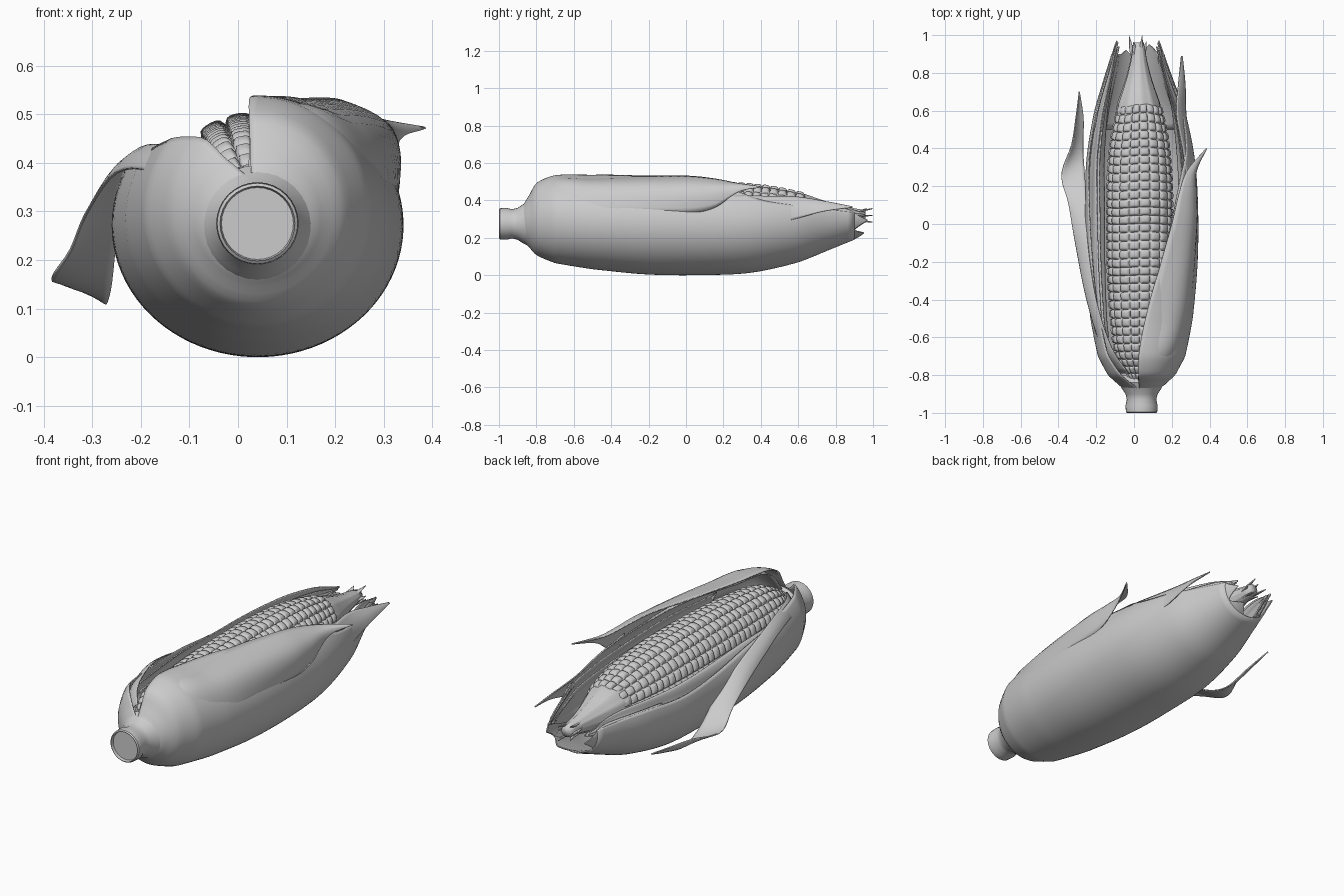
import bpy
import bmesh
from math import sin, cos, pi, radians
from mathutils import Vector

cube = bpy.data.objects.get("Cube")
if cube:
    bpy.data.objects.remove(cube, do_unlink=True)

grey = bpy.data.materials.new("plain grey")
grey.use_nodes = True
colour = (0.6, 0.6, 0.6, 1)
grey.diffuse_color = colour
grey.node_tree.nodes["Principled BSDF"].inputs["Base Color"].default_value = colour


def spline(points, t):
    """Catmull-Rom sample of a list of tuples, t from 0 to 1."""
    pts = [Vector(p) for p in points]
    s = min(t, 0.99999) * (len(pts) - 1)
    i = int(s)
    f = s - i
    b, c = pts[i], pts[i + 1]
    a = pts[i - 1] if i else b * 2 - c
    d = pts[i + 2] if i + 2 < len(pts) else c * 2 - b
    return b + 0.5 * f * (c - a + f * (2 * a - 5 * b + 4 * c - d + f * (3 * (b - c) + d - a)))


def grid(name, rows, closed=False, thick=0, cap=False, angle=60):
    """Skin rows of points into one smooth surface."""
    bm = bmesh.new()
    vs = [[bm.verts.new(p) for p in row] for row in rows]
    n = len(rows[0])
    for r, s in zip(vs, vs[1:]):
        for j in range(n if closed else n - 1):
            k = (j + 1) % n
            bm.faces.new((r[j], r[k], s[k], s[j]))
    if cap:
        bm.faces.new(vs[0])
        bm.faces.new(vs[-1])
    bmesh.ops.recalc_face_normals(bm, faces=bm.faces)
    mesh = bpy.data.meshes.new(name)
    bm.to_mesh(mesh)
    bm.free()
    mesh.materials.append(grey)
    ob = bpy.data.objects.new(name, mesh)
    bpy.context.collection.objects.link(ob)
    bpy.ops.object.select_all(action='DESELECT')
    ob.select_set(True)
    bpy.context.view_layer.objects.active = ob
    bpy.ops.object.shade_smooth_by_angle(angle=radians(angle))
    if thick:
        mod = ob.modifiers.new("thickness", 'SOLIDIFY')
        mod.thickness = thick
        mod.offset = 0


# Husk body sections: y, centre x, half width, centre z, half height
BODY = [(-.88, .04, .08, .28, .08), (-.85, .04, .12, .285, .12), (-.8, .04, .175, .3, .19),
        (-.7, .04, .228, .3, .232), (-.5, .04, .268, .285, .25), (-.2, .04, .294, .275, .268),
        (.1, .04, .296, .27, .266), (.35, .035, .283, .275, .258), (.6, .03, .237, .295, .223),
        (.8, .022, .17, .31, .158), (.97, .02, .115, .315, .095)]


def body_point(y, a, k=1):
    """Point on the husk body at a station and an angle from the bottom."""
    for i in range(len(BODY) - 1):
        if y <= BODY[i + 1][0]:
            break
    f = (y - BODY[i][0]) / (BODY[i + 1][0] - BODY[i][0])
    _, cx, rx, cz, rz = spline(BODY, (i + f) / (len(BODY) - 1))
    a = radians(a)
    return (cx + k * rx * sin(a), y, cz - k * rz * cos(a))


def shell(name, edges, k=1, n=48, m=40, ripple=0):
    """Husk layer; edges list y, right angle, left angle measured from the bottom."""
    rows = []
    for i in range(n + 1):
        y, lo, hi = spline(edges, i / n)
        rows.append([body_point(y, lo + (hi - lo) * j / m, k + ripple * sin(j * 0.9 + y * 2))
                     for j in range(m + 1)])
    grid(name, rows, thick=.006)


def leaf(name, edge_a, edge_b, bulge, n=36, m=10):
    """Loose leaf between two edge curves, bowed by bulge."""
    rows = []
    for i in range(n + 1):
        a, b = spline(edge_a, i / n), spline(edge_b, i / n)
        out = (a + b) / 2 - Vector((.04, (a.y + b.y) / 2, .28))
        out.normalize()
        rows.append([a.lerp(b, j / m) + out * bulge * sin(pi * j / m) * (a - b).length
                     for j in range(m + 1)])
    grid(name, rows, thick=.006)


def lathe(name, profile, cx, cz, sides=32, wobble=0, angle=40):
    """Turned part about the y direction; profile lists y, radius."""
    rows = []
    for y, r in profile:
        rows.append([(cx + r * (1 + wobble * sin(j * 2.2)) * sin(2 * pi * j / sides), y,
                      cz + r * (1 + wobble * sin(j * 2.2)) * cos(2 * pi * j / sides))
                     for j in range(sides)])
    grid(name, rows, closed=True, cap=True, angle=angle)


# Stem with a rimmed cut end
lathe("stem", [(-.985, .06), (-.985, .074), (-1, .077), (-.995, .083), (-.96, .085), (-.93, .078),
               (-.9, .085), (-.87, .105), (-.84, .12), (-.8, .1)], .04, .275)

# Kernels: one rounded bump per cell on a tapering cob; profile lists y, radius
COB = [(-.83, .05), (-.69, .125), (-.53, .15), (-.36, .163), (-.2, .17), (-.03, .172),
       (.13, .172), (.3, .165), (.46, .148), (.63, .112)]
AROUND, ALONG, SUB = 18, 33, 8
rows = []
for i in range(ALONG * SUB + 1):
    t = i / (ALONG * SUB)
    y, radius = spline(COB, t)
    row = []
    for j in range(AROUND * SUB):
        u = 2 * (i % SUB) / SUB - 1
        v = 2 * (j % SUB) / SUB - 1
        r = radius + .007 - .012 * max(abs(u) ** 6, abs(v) ** 6) - .003 * (u * u + v * v)
        a = 2 * pi * j / (AROUND * SUB)
        row.append((.03 + r * sin(a), y + .006 * t * sin(a * 3 + 1), .325 + r * cos(a)))
    rows.append(row)
grid("kernels", rows, closed=True, cap=True, angle=80)

# Bare cob tip and its dry tuft
lathe("cob_tip", [(.5, .11), (.58, .12), (.64, .111), (.7, .09), (.78, .064), (.86, .044),
                  (.92, .034), (.96, .026)], .025, .32, wobble=.05, angle=80)
for i in range(6):
    a = i * pi / 3
    dx, dz = cos(a) * .035, sin(a) * .03
    edge_a = [(.02 + dx * .6 - .012, .87, .32 + dz), (.02 + dx - .01, .93, .32 + dz),
              (.02 + dx * 1.3, .965 + .033 * (i % 2), .32 + dz * 1.4)]
    edge_b = [(.02 + dx * .6 + .012, .87, .315 + dz), (.02 + dx + .01, .93, .315 + dz),
              edge_a[-1]]
    leaf("tuft_%d" % (i + 1), edge_a, edge_b, .1, n=8, m=4)

# Main husk wrapping the underside and both flanks
shell("husk", [(-.88, -172, 188), (-.82, -146, 186), (-.7, -130, 184), (-.55, -125, 178),
               (-.35, -120, 168), (-.15, -117, 156), (.05, -112, 146), (.25, -108, 134),
               (.42, -106, 118), (.65, -106, 108), (.9, -104, 100)], n=70, m=64)

# Pointed ends of the husk layers
for i, (lo, hi, end) in enumerate([(-108, -45, .97), (-62, 5, .92), (0, 60, .95), (48, 108, .97)]):
    mid = (lo + hi) / 2
    shell("husk_point_%d" % (i + 1), [(.5, lo, hi), (.7, lo, hi), (.86, lo, hi),
                                      (.92 if end > .93 else .89, (lo + mid) / 2, (hi + mid) / 2),
                                      (end, mid - 1, mid + 1)], k=.985, n=24, m=16)

# Inner leaves lining the flanks
for side, label in ((-1, "right"), (1, "left")):
    for i, (k, top, end) in enumerate([(.92, 118, .96), (.82, 112, .94)]):
        spans = [(-.6, 60, top), (-.2, 55, top + 4), (.2, 55, top + 2), (.55, 60, top),
                 (.8, 72, top), (end, 98, 102)]
        edges = [(y, lo, hi) if side > 0 else (y, -hi, -lo) for y, lo, hi in spans]
        shell("inner_leaf_%s_%d" % (label, i + 1), edges, k=k, n=40, m=20, ripple=.012)

# Leaf folded over the top, flaring to a point on the model's left
leaf("over_leaf",
     [(.02, -.86, .34), (.03, -.72, .505), (.07, -.5, .52), (.13, -.25, .53), (.2, 0, .53),
      (.235, .15, .515), (.28, .28, .49), (.38, .4, .472)],
     [(.1, -.86, .29), (.23, -.72, .35), (.296, -.5, .33), (.319, -.25, .33), (.327, 0, .33),
      (.325, .15, .36), (.33, .28, .445), (.384, .4, .47)], .26)

# Slim leaf standing free near the tip
leaf("slim_leaf",
     [(.315, .1, .22), (.3, .35, .24), (.275, .58, .3), (.27, .74, .342), (.255, .89, .362)],
     [(.285, .1, .44), (.265, .35, .425), (.225, .58, .42), (.235, .74, .395), (.25, .89, .366)],
     .1)

# Peeled leaf drooping on the model's right
leaf("peeled_leaf",
     [(-.07, -.79, .33), (-.17, -.65, .38), (-.25, -.4, .38), (-.31, -.1, .3), (-.345, .1, .22),
      (-.384, .26, .16), (-.33, .42, .17), (-.305, .58, .18), (-.29, .7, .19)],
     [(-.03, -.79, .4), (-.12, -.65, .43), (-.2, -.4, .43), (-.245, -.1, .36), (-.25, .1, .26),
      (-.26, .26, .15), (-.27, .4, .11), (-.268, .56, .14), (-.288, .7, .188)], .1)
